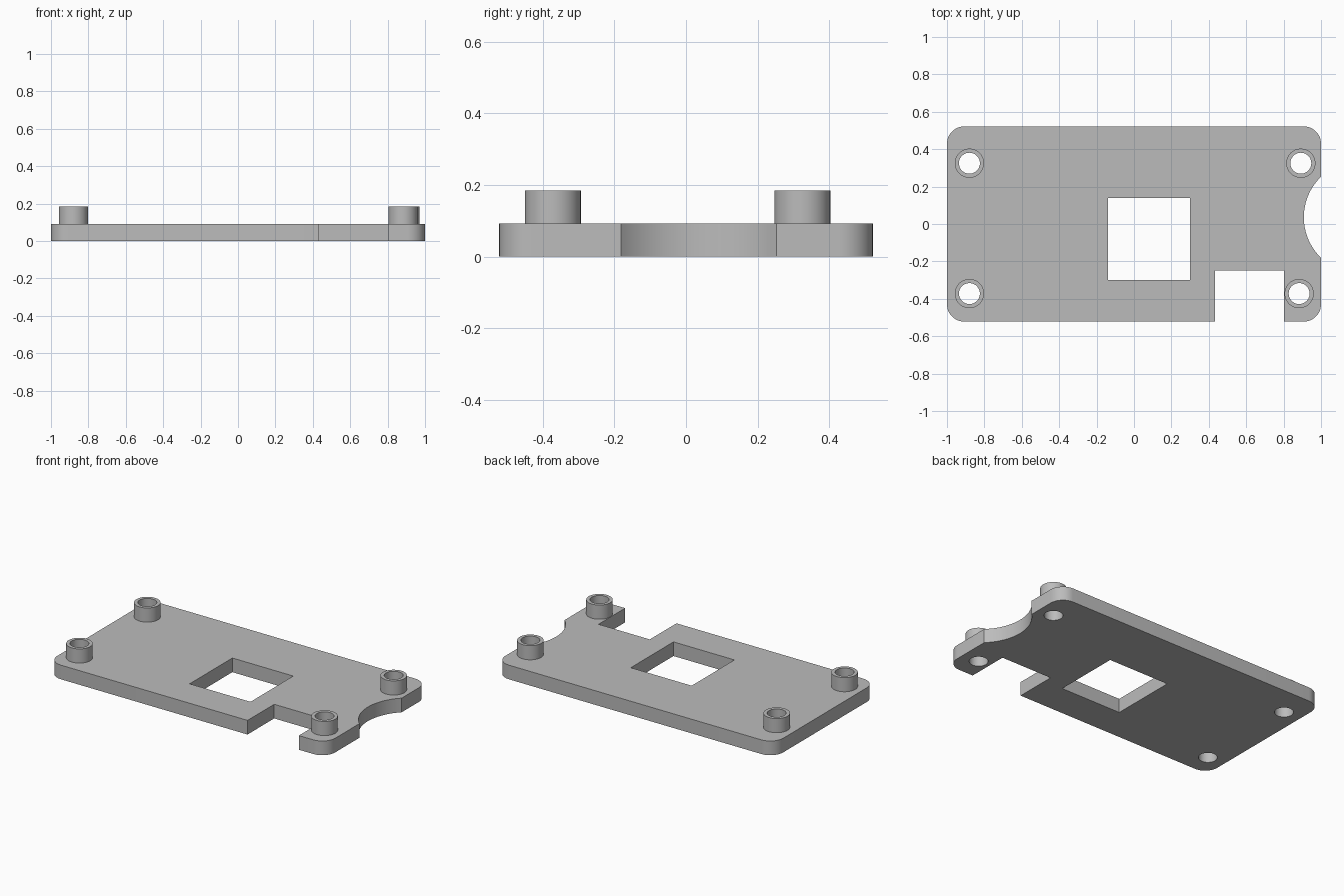
import bpy
import bmesh
from math import cos, sin, pi, asin, sqrt

cube = bpy.data.objects.get("Cube")
if cube:
    bpy.data.objects.remove(cube, do_unlink=True)

HALF_X, HALF_Y, CORNER = 1.0, 0.522, 0.093
THICK, TOP = 0.092, 0.184
BOSS_R, HOLE_R, SEGS = 0.078, 0.056, 48
BOSSES = {
    "back_right_standoff": (-0.88, 0.325),
    "back_left_standoff": (0.892, 0.325),
    "front_right_standoff": (-0.88, -0.372),
    "front_left_standoff": (0.883, -0.372),
}

grey = bpy.data.materials.new("plain grey")
grey.use_nodes = True
colour = (0.5, 0.5, 0.5, 1)
grey.diffuse_color = colour
grey.node_tree.nodes["Principled BSDF"].inputs["Base Color"].default_value = colour


def arc(cx, cy, r, start, end, steps):
    angles = [start + (end - start) * i / steps for i in range(steps + 1)]
    return [(cx + r * cos(a), cy + r * sin(a)) for a in angles]


def circle(cx, cy, r):
    return arc(cx, cy, r, 0, 2 * pi, SEGS)[:-1]


def finish(name, bm):
    bmesh.ops.remove_doubles(bm, verts=bm.verts, dist=1e-5)
    bmesh.ops.recalc_face_normals(bm, faces=bm.faces)
    mesh = bpy.data.meshes.new(name)
    bm.to_mesh(mesh)
    bm.free()
    mesh.materials.append(grey)
    obj = bpy.data.objects.new(name, mesh)
    bpy.context.collection.objects.link(obj)
    bpy.ops.object.select_all(action="DESELECT")
    obj.select_set(True)
    bpy.context.view_layer.objects.active = obj
    bpy.ops.object.shade_smooth_by_angle(angle=pi / 6)


# Plate outline: rounded corners, front notch and curved bite in the left edge
ix, iy = HALF_X - CORNER, HALF_Y - CORNER
bite_y, bite_half, bite_depth = 0.036, 0.217, 0.092
bite_r = (bite_half ** 2 + bite_depth ** 2) / (2 * bite_depth)
bite_x = HALF_X + sqrt(bite_r ** 2 - bite_half ** 2)
spread = asin(bite_half / bite_r)
notch_x0, notch_x1, notch_y = 0.434, 0.803, -0.248

outline = arc(-ix, -iy, CORNER, pi, 1.5 * pi, 12)
outline += [(notch_x0, -HALF_Y), (notch_x0, notch_y),
            (notch_x1, notch_y), (notch_x1, -HALF_Y)]
outline += arc(ix, -iy, CORNER, -pi / 2, 0, 12)
outline += arc(bite_x, bite_y, bite_r, pi + spread, pi - spread, 24)
outline += arc(ix, iy, CORNER, 0, pi / 2, 12)
outline += arc(-ix, iy, CORNER, pi / 2, pi, 12)

# Square window and screw holes
window = [(-0.138, -0.3), (0.3, -0.3), (0.3, 0.139), (-0.138, 0.139)]
loops = [outline, window] + [circle(x, y, HOLE_R) for x, y in BOSSES.values()]

# Base plate: filled profile extruded to thickness
curve = bpy.data.curves.new("plate_profile", "CURVE")
curve.dimensions = "2D"
curve.fill_mode = "BOTH"
curve.extrude = THICK / 2
for points in loops:
    spline = curve.splines.new("POLY")
    spline.points.add(len(points) - 1)
    for p, (x, y) in zip(spline.points, points):
        p.co = (x, y, 0, 1)
    spline.use_cyclic_u = True
profile = bpy.data.objects.new("plate_profile", curve)
bpy.context.collection.objects.link(profile)
solid = bpy.data.meshes.new_from_object(
    profile.evaluated_get(bpy.context.evaluated_depsgraph_get()))
bm = bmesh.new()
bm.from_mesh(solid)
bmesh.ops.translate(bm, verts=bm.verts, vec=(0, 0, THICK / 2))
bpy.data.objects.remove(profile, do_unlink=True)
bpy.data.curves.remove(curve)
bpy.data.meshes.remove(solid)
finish("base_plate", bm)

# Hollow standoffs above each screw hole
for name, (x, y) in BOSSES.items():
    bm = bmesh.new()
    rings = [[bm.verts.new((px, py, z)) for px, py in circle(x, y, r)]
             for r, z in ((BOSS_R, THICK), (BOSS_R, TOP), (HOLE_R, TOP), (HOLE_R, THICK))]
    for a, b in zip(rings, rings[1:]):
        for i in range(SEGS):
            j = (i + 1) % SEGS
            bm.faces.new((a[i], a[j], b[j], b[i]))
    finish(name, bm)
